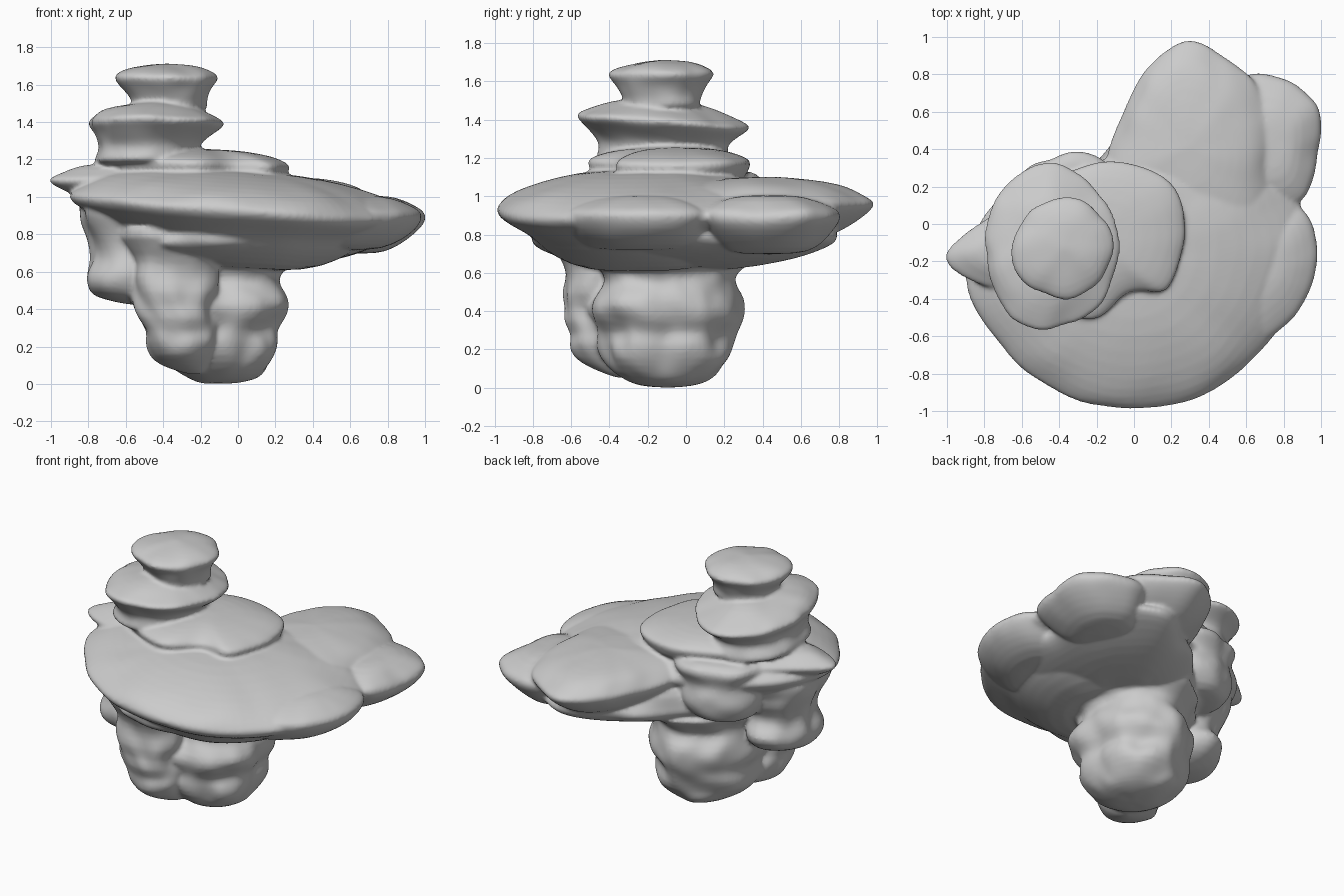
import bpy, bmesh, math
from mathutils import Vector, noise

N = 48
parts = []


def spline(points, n):
    """Closed Catmull-Rom curve through 2D control points."""
    out, k = [], len(points)
    for i in range(n):
        f = i * k / n
        j, t = int(f), f - int(f)
        p = [Vector(points[(j + d) % k]) for d in (-1, 0, 1, 2)]
        out.append(0.5 * (2 * p[1] + (p[2] - p[0]) * t
                   + (2 * p[0] - 5 * p[1] + 4 * p[2] - p[3]) * t * t
                   + (3 * p[1] - p[0] - 3 * p[2] + p[3]) * t ** 3))
    return out


def oval(cx, cy, rx, ry):
    return [(cx + rx * math.cos(i * math.pi / 4), cy + ry * math.sin(i * math.pi / 4))
            for i in range(8)]


def rock(name, outline, centre, levels, tilt=(0, 0), rough=0.03, freq=4.0, seed=0):
    """Loft an outline through levels (z, scale, dx, dy), bottom to top."""
    bm = bmesh.new()
    c = Vector(centre)
    pts = [p - c for p in spline(outline, N)]
    rings = []
    for z, s, dx, dy in levels:
        ring = []
        for p in pts:
            x, y = c.x + dx + p.x * s, c.y + dy + p.y * s
            zz = z + tilt[0] * x + tilt[1] * y
            q = Vector((x * freq + seed, y * freq, zz * freq * 1.6))
            k = noise.noise(q) + 0.5 * noise.noise(q * 2.1)
            d = p.normalized() * k * rough
            ring.append(bm.verts.new((x + d.x, y + d.y, zz + k * rough * 0.25)))
        rings.append(ring)
    for a, b in zip(rings, rings[1:]):
        for i in range(N):
            j = (i + 1) % N
            bm.faces.new((a[i], a[j], b[j], b[i]))
    for ring, dz in ((rings[0], -0.006), (rings[-1], 0.006)):
        m = sum((v.co for v in ring), Vector()) / N
        m.z += dz
        v = bm.verts.new(m)
        for i in range(N):
            bm.faces.new((ring[i], ring[(i + 1) % N], v))
    bmesh.ops.recalc_face_normals(bm, faces=bm.faces)
    me = bpy.data.meshes.new(name)
    bm.to_mesh(me)
    bm.free()
    ob = bpy.data.objects.new(name, me)
    bpy.context.collection.objects.link(ob)
    ob.modifiers.new("smooth", 'SUBSURF').levels = 1
    parts.append(ob)


# Foot column and the bulges leaning on it
foot = [(0.24, -0.05), (0.21, -0.31), (0.0, -0.46), (-0.3, -0.42), (-0.46, -0.15), (-0.38, 0.1),
        (-0.13, 0.28), (0.12, 0.2)]
rock("foot_column", foot, (-0.12, -0.10), [
    (0.005, 0.33, 0.02, 0), (0.03, 0.55, 0.02, 0), (0.08, 0.75, 0.01, -0.01), (0.15, 0.88, 0, -0.01),
    (0.23, 0.93, 0, -0.01), (0.29, 0.91, 0, 0), (0.35, 1.03, 0.01, 0), (0.42, 1.08, 0.01, 0),
    (0.49, 1.0, 0, 0.01), (0.55, 0.92, 0, 0), (0.61, 0.97, 0, 0), (0.65, 1.1, 0, 0), (0.72, 1.3, 0, 0)],
    rough=0.06, seed=3, freq=5)
rock("front_bulge", oval(-0.30, -0.42, 0.2, 0.2), (-0.30, -0.42), [
    (0.06, 0.35, 0.07, 0.09), (0.1, 0.7, 0.02, 0.07), (0.15, 0.92, 0, 0.04), (0.23, 1.0, 0, 0.01),
    (0.28, 0.93, 0, 0), (0.35, 1.12, 0, 0), (0.42, 1.1, -0.03, 0), (0.49, 1.25, -0.03, 0.01),
    (0.57, 1.22, -0.03, 0.01), (0.64, 1.1, -0.02, 0), (0.72, 1.3, -0.03, 0), (0.85, 1.75, -0.05, 0)],
    rough=0.05, seed=8, freq=5)
rock("left_bulge", oval(-0.59, -0.22, 0.22, 0.26), (-0.59, -0.22), [
    (0.43, 0.45, 0.06, 0), (0.46, 0.8, 0.02, 0), (0.51, 1.02, 0, 0), (0.58, 1.06, 0, 0),
    (0.64, 0.97, 0.02, 0), (0.71, 0.96, 0.02, 0), (0.79, 1.02, 0.02, 0), (0.86, 1.13, -0.01, 0),
    (0.92, 1.25, -0.01, 0), (0.97, 1.2, 0, 0), (1.03, 1.0, 0, 0)],
    rough=0.05, seed=14, freq=5)

# Wide slab with its lower shelf
slab = [(0.92, -0.1), (0.84, 0.2), (0.6, 0.42), (0.2, 0.45), (-0.2, 0.34), (-0.5, 0.28),
        (-0.8, 0.03), (-0.88, -0.35), (-0.62, -0.75), (-0.16, -0.98), (0.38, -0.92), (0.76, -0.6)]
rock("main_slab", slab, (-0.05, -0.2), [
    (0.63, 0.42, 0, 0), (0.70, 0.6, 0, 0), (0.76, 0.7, 0, 0), (0.82, 0.78, 0, 0),
    (0.87, 0.89, 0, 0), (0.91, 0.98, 0, 0), (0.95, 1.01, 0, 0), (0.975, 0.99, 0, 0),
    (1.02, 0.92, 0, 0), (1.07, 0.8, 0, 0), (1.11, 0.62, 0, 0), (1.14, 0.4, 0, 0)],
    tilt=(-0.07, 0.03), rough=0.03, seed=21)
shelf = [(0.82, 0.1), (0.76, 0.5), (0.45, 0.8), (0.12, 0.66), (-0.25, 0.32), (-0.52, 0),
         (-0.55, -0.5), (-0.25, -0.79), (0.25, -0.77), (0.65, -0.45)]
rock("lower_shelf", shelf, (0.0, -0.05), [
    (0.62, 0.4, 0, 0), (0.65, 0.65, 0, 0), (0.68, 0.79, 0, 0), (0.72, 0.92, 0, 0), (0.76, 0.99, 0, 0),
    (0.80, 0.97, 0, 0), (0.86, 0.9, 0, 0), (0.93, 0.75, 0, 0)],
    tilt=(0.03, 0), rough=0.08, seed=30)

# Slab lobes: back, back right, right spur and left spike
back = [(0.73, 0.55), (0.62, 0.8), (0.45, 0.93), (0.28, 0.985), (0.12, 0.9), (0.0, 0.72),
        (-0.1, 0.48), (-0.16, 0.1), (0.25, -0.2), (0.6, -0.1), (0.74, 0.2)]
rock("back_lobe", back, (0.28, 0.38), [
    (0.76, 0.5, 0, 0), (0.82, 0.72, 0, 0), (0.87, 0.86, 0, 0), (0.92, 0.96, 0, 0), (0.96, 1.01, 0, 0),
    (0.985, 0.98, 0, 0), (1.02, 0.89, 0, 0), (1.05, 0.78, 0, 0), (1.075, 0.6, 0, 0), (1.095, 0.3, 0, 0)],
    rough=0.025, seed=37)
corner = [(1.0, 0.42), (0.94, 0.7), (0.66, 0.81), (0.4, 0.6), (0.45, 0.1), (0.86, 0.1)]
rock("back_right_lobe", corner, (0.7, 0.4), [
    (0.70, 0.55, -0.08, 0), (0.76, 0.75, -0.04, 0), (0.83, 0.9, 0, 0), (0.88, 1.0, 0, 0),
    (0.92, 0.98, 0, 0), (0.95, 0.85, 0, 0), (1.0, 0.5, 0, 0)], rough=0.025, seed=44)
spur = [(0.98, -0.24), (0.91, 0.08), (0.5, 0.15), (0.3, -0.3), (0.55, -0.65), (0.85, -0.5)]
rock("right_spur", spur, (0.65, -0.24), [
    (0.72, 0.6, -0.08, 0), (0.77, 0.8, -0.04, 0), (0.83, 0.9, 0, 0), (0.88, 0.99, 0, 0),
    (0.92, 1.01, 0, 0), (0.96, 0.8, 0, 0), (1.0, 0.45, 0, 0)], rough=0.02, seed=51)
spike = [(-1.01, -0.17), (-0.87, -0.31), (-0.55, -0.35), (-0.35, -0.1), (-0.55, 0.15), (-0.83, 0.0)]
rock("left_spike", spike, (-0.65, -0.12), [
    (1.0, 0.6, 0, 0), (1.04, 0.8, 0, 0), (1.07, 0.98, 0, 0), (1.10, 1.01, 0, 0),
    (1.125, 0.8, 0, 0), (1.17, 0.55, 0, 0)], rough=0.01, seed=58)
# Small ledge under the stack at the back left
rock("back_left_ledge", oval(-0.35, 0.1, 0.32, 0.29), (-0.35, 0.1), [
    (0.72, 0.7, 0, 0), (0.79, 0.86, 0, 0), (0.85, 0.92, 0, 0), (0.92, 0.92, 0, 0), (0.98, 0.86, 0, 0),
    (1.04, 0.96, 0, 0), (1.08, 1.0, 0, 0), (1.13, 0.85, 0, 0)], rough=0.04, seed=63)

# Upper plate
plate = [(0.285, -0.05), (0.24, 0.15), (0.1, 0.28), (-0.1, 0.34), (-0.35, 0.28), (-0.66, 0.1),
         (-0.66, -0.3), (-0.25, -0.52), (-0.02, -0.36), (0.16, -0.36), (0.25, -0.22)]
rock("upper_plate", plate, (-0.2, -0.08), [
    (1.06, 0.85, 0, 0), (1.10, 0.93, 0, 0), (1.14, 0.98, 0, 0), (1.17, 1.01, 0, 0),
    (1.19, 0.98, 0, 0), (1.22, 0.82, 0, 0), (1.245, 0.5, 0, 0)],
    tilt=(-0.03, 0), rough=0.015, seed=70)

# Neck and middle cap stone
rock("middle_stone", oval(-0.455, -0.13, 0.35, 0.44), (-0.455, -0.13), [
    (1.14, 0.85, -0.03, 0), (1.19, 0.82, -0.03, 0.02), (1.24, 0.74, -0.03, 0.01),
    (1.28, 0.78, -0.03, 0), (1.325, 0.9, -0.01, 0), (1.36, 1.01, 0, 0), (1.385, 1.02, 0, 0),
    (1.41, 0.92, -0.01, 0), (1.445, 0.74, -0.01, 0), (1.475, 0.5, 0.02, 0), (1.49, 0.25, 0.06, 0)],
    tilt=(-0.01, -0.075), rough=0.035, seed=77)

# Top stone
rock("top_stone", oval(-0.375, -0.13, 0.275, 0.27), (-0.375, -0.13), [
    (1.45, 0.8, 0, 0), (1.5, 0.74, 0.01, 0), (1.54, 0.79, 0.01, 0), (1.59, 0.9, 0, 0),
    (1.625, 1.01, 0, 0), (1.65, 1.0, 0, 0), (1.68, 0.8, 0, 0), (1.70, 0.5, 0, 0), (1.707, 0.25, 0, 0)],
    rough=0.03, seed=84)

# Fuse all stones into one weathered surface
bpy.ops.object.select_all(action='DESELECT')
for ob in parts:
    ob.select_set(True)
bpy.context.view_layer.objects.active = parts[0]
bpy.ops.object.convert(target='MESH')
bpy.ops.object.join()
formation = bpy.context.view_layer.objects.active
formation.name = "rock_formation"
remesh = formation.modifiers.new("fuse", 'REMESH')
remesh.mode = 'VOXEL'
remesh.voxel_size = 0.013
remesh.use_smooth_shade = True
soften = formation.modifiers.new("soften", 'SMOOTH')
soften.factor = 0.5
soften.iterations = 4
